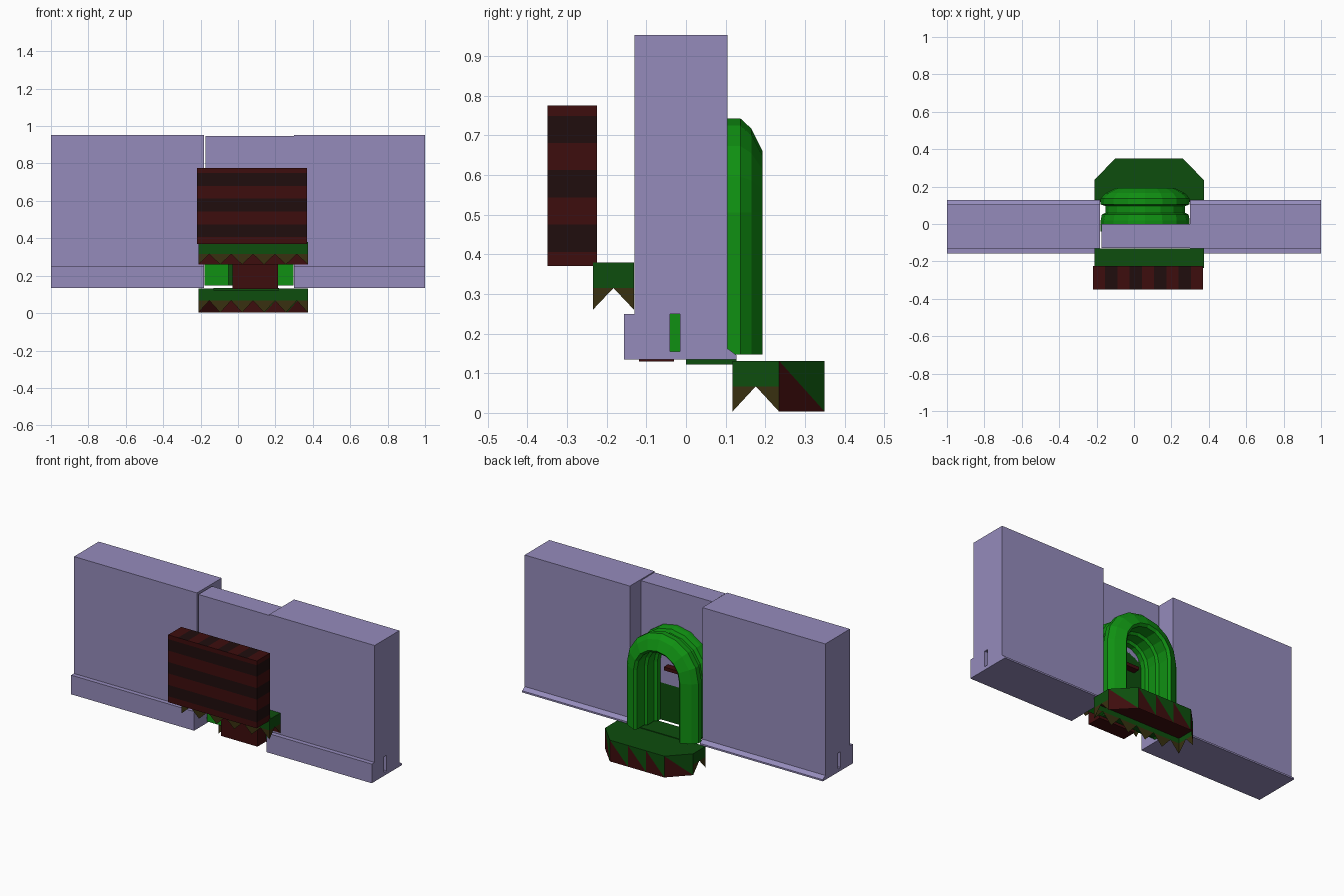
import bpy, bmesh, math
from mathutils import Vector

if "Cube" in bpy.data.objects:
    bpy.data.objects.remove(bpy.data.objects["Cube"])


def mat(name, rgb):
    m = bpy.data.materials.new(name)
    m.diffuse_color = (*rgb, 1)
    m.use_nodes = True
    m.node_tree.nodes["Principled BSDF"].inputs["Base Color"].default_value = m.diffuse_color
    return m


LILAC = mat("lilac_wall", (0.30, 0.26, 0.50))
GREEN = mat("bright_green", (0.005, 0.28, 0.006))
DARK_GREEN = mat("dark_green", (0.004, 0.075, 0.004))
OLIVE = mat("olive", (0.04, 0.03, 0.005))
MAROON = mat("maroon", (0.048, 0.004, 0.004))
DARK = mat("dark_maroon", (0.014, 0.004, 0.004))


def finish(name, bm, mats, normals=True):
    if normals:
        bmesh.ops.recalc_face_normals(bm, faces=bm.faces[:])
    me = bpy.data.meshes.new(name)
    bm.to_mesh(me)
    bm.free()
    for m in mats:
        me.materials.append(m)
    ob = bpy.data.objects.new(name, me)
    bpy.context.collection.objects.link(ob)
    return ob


def box_bm(x0, x1, y0, y1, z0, z1):
    bm = bmesh.new()
    bmesh.ops.create_cube(bm, size=1)
    for v in bm.verts:
        v.co = Vector(((x0, x1)[v.co.x > 0], (y0, y1)[v.co.y > 0], (z0, z1)[v.co.z > 0]))
    return bm


def box(name, dims, m):
    return finish(name, box_bm(*dims), [m])


# Side walls: one cross-section with baseboard and rear trim, pushed along x
SECTION = [(-0.157, 0.135), (0.128, 0.135), (0.128, 0.145), (0.105, 0.162),
           (0.105, 0.953), (-0.13, 0.953), (-0.13, 0.25), (-0.157, 0.25)]


def wall(name, x0, x1):
    bm = bmesh.new()
    f = bm.faces.new([bm.verts.new((x0, y, z)) for y, z in SECTION])
    ext = bmesh.ops.extrude_face_region(bm, geom=[f])
    new = [g for g in ext["geom"] if isinstance(g, bmesh.types.BMVert)]
    bmesh.ops.translate(bm, verts=new, vec=(x1 - x0, 0, 0))
    ob = finish(name, bm, [LILAC])
    # Long slot through the wall, seen on its ends
    cut = box(name + "_slot_cutter", (x0 - 0.02, x1 + 0.02, -0.04, -0.015, 0.155, 0.25), LILAC)
    cut.hide_render = True
    cut.hide_viewport = True
    mod = ob.modifiers.new("slot", "BOOLEAN")
    mod.operation = "DIFFERENCE"
    mod.solver = "EXACT"
    mod.object = cut


wall("left_wall", -1, -0.182)
wall("right_wall", 0.3, 1)
box("wall_above_door", (-0.173, 0.3, -0.129, 0, 0.37, 0.946), LILAC)

# Arched door surround: ridged profile (radius, y) swept along a faceted arch
CX, SPRING, BASE = 0.06, 0.505, 0.147
PROFILE = [(0.238, -0.04), (0.238, 0.02), (0.232, 0.05), (0.212, 0.06), (0.212, 0.095),
           (0.238, 0.105), (0.238, 0.137), (0.212, 0.165), (0.155, 0.193), (0.14, 0.18),
           (0.14, 0.11), (0.125, 0.10), (0.125, 0.04), (0.11, 0.03), (0.11, -0.04)]


def arch(r):
    pts = [(CX - r, BASE)]
    for i in range(9):
        a = math.pi * (1 - i / 8)
        pts.append((CX + r * math.cos(a), SPRING + r * math.sin(a)))
    return pts + [(CX + r, BASE)]


bm = bmesh.new()
rows = [[bm.verts.new((x, y, z)) for x, z in arch(r)] for r, y in PROFILE]
for a, b in zip(rows, rows[1:] + rows[:1]):
    for i in range(len(a) - 1):
        bm.faces.new((a[i], a[i + 1], b[i + 1], b[i]))
bm.faces.new([r[0] for r in rows])
bm.faces.new([r[-1] for r in rows])
finish("arched_surround", bm, [GREEN])

# Door panel closing the arch, inner ceiling, front door block and threshold
bm = bmesh.new()
front = [bm.verts.new((x, -0.03, z)) for x, z in arch(0.115)]
back = [bm.verts.new((x, 0.0, z)) for x, z in arch(0.115)]
bm.faces.new(front)
bm.faces.new(back)
for i in range(len(front)):
    j = (i + 1) % len(front)
    bm.faces.new((front[i], front[j], back[j], back[i]))
finish("door_panel", bm, [DARK_GREEN])
box("door_lintel", (0.0, 0.12, 0.0, 0.04, 0.47, 0.49), MAROON)
box("door_block", (-0.03, 0.213, -0.119, -0.03, 0.13, 0.37), MAROON)
box("threshold", (-0.13, 0.22, 0.0, 0.128, 0.122, 0.135), DARK_GREEN)

# Striped sign: bands by height on the sides, by x on the top and bottom
SX, SZ, ZSTEP, XSTEP = -0.22, 0.406, 0.0687, 0.0656
bm = box_bm(SX, 0.37, -0.35, -0.225, 0.37, 0.775)
for origin, step, axis, n in ((SZ, ZSTEP, 2, 6), (SX, XSTEP, 0, 9)):
    for i in range(n):
        co, no = Vector(), Vector()
        co[axis] = origin + i * step
        no[axis] = 1
        bmesh.ops.bisect_plane(bm, geom=bm.verts[:] + bm.edges[:] + bm.faces[:],
                               plane_co=co, plane_no=no)
bm.normal_update()
for f in bm.faces:
    c = f.calc_center_median()
    if abs(f.normal.z) > 0.5:
        f.material_index = math.floor((c.x - SX) / XSTEP) % 2
    else:
        f.material_index = 1 - math.floor((c.z - SZ) / ZSTEP) % 2
finish("striped_sign", bm, [MAROON, DARK])


# Canopies: a lid, a brown underside and a skirt of toothed or split panels
def canopy(name, outline, z0, z1, tooth_edges, notch):
    bm = bmesh.new()
    zmid = z0 + notch

    def face(pts, index):
        bm.faces.new([bm.verts.new(p) for p in pts]).material_index = index

    face([(x, y, z1) for x, y in outline], 0)
    face([(x, y, zmid + 0.03) for x, y in reversed(outline)], 2)
    for e, (p, q) in enumerate(zip(outline, outline[1:] + outline[:1])):
        p, q = Vector(p), Vector(q)
        n = max(1, round((q - p).length / 0.118))
        for i in range(n):
            a, b = p.lerp(q, i / n), p.lerp(q, (i + 1) / n)
            m = (a + b) / 2
            if e in tooth_edges:
                # upper strip in green, two pointed half teeth in olive
                face([(*a, zmid), (*m, zmid), (*b, zmid), (*b, z1), (*a, z1)], 0)
                face([(*a, z0), (*m, zmid), (*a, zmid)], 1)
                face([(*b, z0), (*b, zmid), (*m, zmid)], 1)
            else:
                # square panel split on the diagonal
                face([(*a, z1), (*b, z0), (*b, z1)], 0)
                face([(*a, z1), (*a, z0), (*b, z0)], 2)
    finish(name, bm, [DARK_GREEN, OLIVE, MAROON], normals=False)


canopy("front_canopy", [(-0.212, -0.235), (0.373, -0.235), (0.373, -0.131), (-0.212, -0.131)],
       0.26, 0.38, (0, 1, 3), 0.055)
canopy("rear_canopy", [(-0.212, 0.117), (0.373, 0.117), (0.373, 0.235), (0.262, 0.35),
                       (-0.101, 0.35), (-0.212, 0.235)],
       0.003, 0.131, (0, 1, 5), 0.064)
